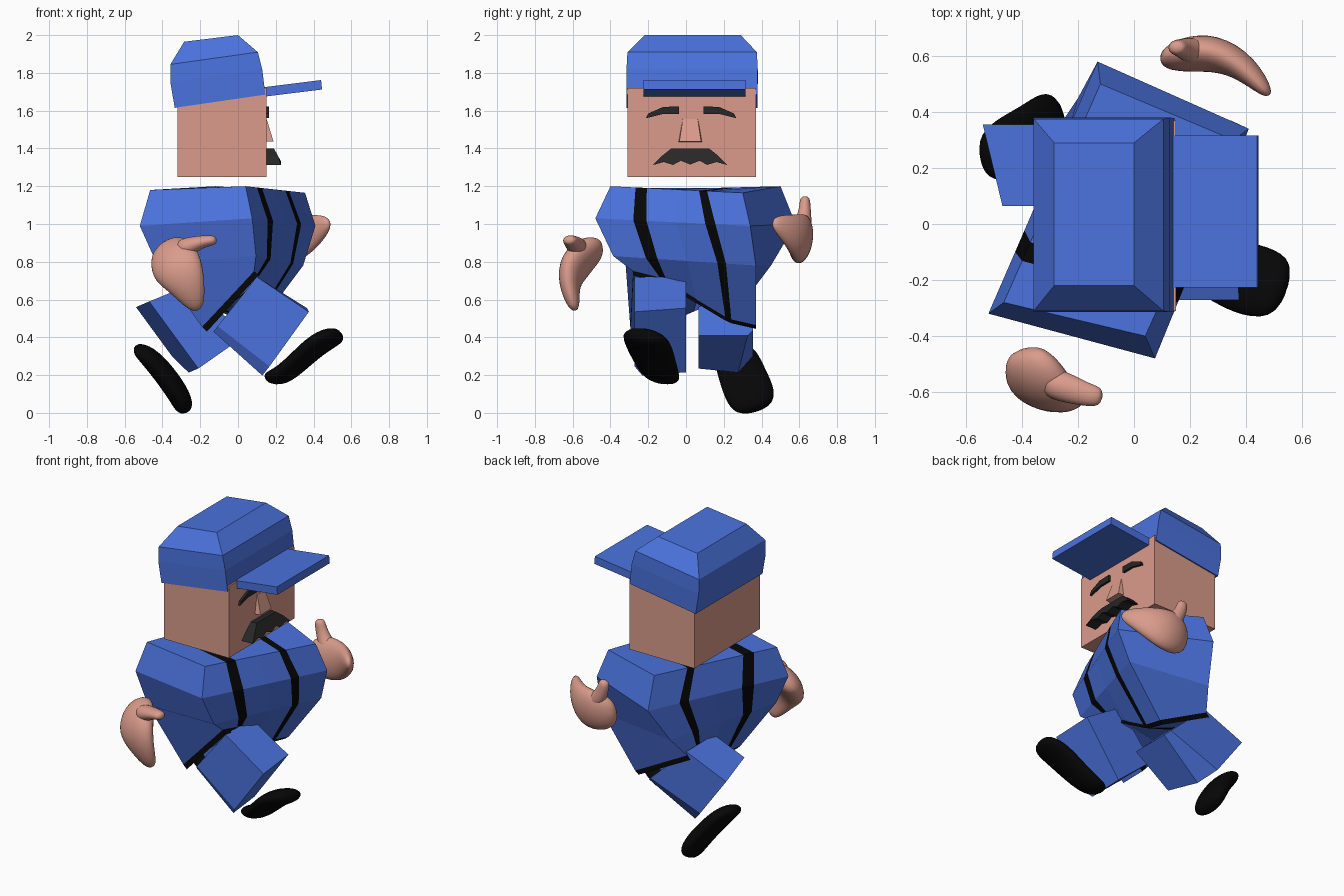
import bpy, bmesh, math
from mathutils import Vector as V


def material(name, rgb):
    m = bpy.data.materials.new(name)
    m.diffuse_color = (*rgb, 1)
    return m


BLUE = material("blue cloth", (0.07, 0.17, 0.73))
SKIN = material("skin", (0.70, 0.33, 0.26))
BLACK = material("black", (0.002, 0.002, 0.002))
HAIR = material("hair", (0.02, 0.02, 0.02))


def loft(name, rings, mats, pick=None, caps=True, smooth=False):
    """Skin a list of point rings; pick(ring, side) chooses the material slot."""
    bm = bmesh.new()
    vs = [[bm.verts.new(p) for p in r] for r in rings]
    n = len(rings[0])
    for i in range(len(rings) - 1):
        for j in range(n):
            k = (j + 1) % n
            f = bm.faces.new((vs[i][j], vs[i][k], vs[i + 1][k], vs[i + 1][j]))
            f.material_index = pick(i, j) if pick else 0
    if caps == "strips":      # close the ends with quads from front to back
        for r in (vs[0], vs[-1]):
            for j in range(n // 2 - 1):
                f = bm.faces.new((r[j], r[j + 1], r[n - 2 - j], r[n - 1 - j]))
                f.material_index = pick(0, j)
    elif caps:
        bm.faces.new(vs[0])
        bm.faces.new(vs[-1])
    bmesh.ops.recalc_face_normals(bm, faces=bm.faces)
    me = bpy.data.meshes.new(name)
    bm.to_mesh(me)
    bm.free()
    for m in mats:
        me.materials.append(m)
    ob = bpy.data.objects.new(name, me)
    bpy.context.collection.objects.link(ob)
    if smooth:
        ob.modifiers.new("round", 'SUBSURF').levels = 2
        ob.modifiers["round"].render_levels = 2
        for p in me.polygons:
            p.use_smooth = True
    return ob


def limb(name, spine, across, mat):
    """Rounded form along a spine of (x, y, z, half width, half thickness)."""
    rings = []
    for i, s in enumerate(spine):
        a, b = spine[max(i - 1, 0)], spine[min(i + 1, len(spine) - 1)]
        t = (V(b[:3]) - V(a[:3])).normalized()
        w = V(across)
        w = (w - t * w.dot(t)).normalized()
        h = t.cross(w)
        rings.append([V(s[:3]) + w * s[3] * math.cos(q * math.pi / 4)
                      + h * s[4] * math.sin(q * math.pi / 4) for q in range(8)])
    return loft(name, rings, [mat], smooth=True)


def slab(z, x0, x1, y0, y1, dz=0):
    """Rectangular ring, raised by dz at its x1 edge."""
    return [(x0, y0, z), (x1, y0, z + dz), (x1, y1, z + dz), (x0, y1, z)]


# head and cap
loft("head", [slab(1.25, -0.32, 0.15, -0.31, 0.37), slab(1.72, -0.32, 0.15, -0.31, 0.37)], [SKIN])
loft("cap", [slab(1.615, -0.335, 0.145, -0.315, 0.378, 0.07),
             slab(1.75, -0.358, 0.128, -0.315, 0.38, 0.07),
             slab(1.845, -0.358, 0.105, -0.31, 0.375, 0.065),
             slab(1.965, -0.285, 0.0, -0.22, 0.29, 0.035)], [BLUE])
loft("cap_brim", [slab(1.672, 0.12, 0.445, -0.226, 0.316, 0.04),
                  slab(1.722, 0.12, 0.44, -0.226, 0.316, 0.04)], [BLUE])

# face
loft("nose", [[(0.14, -0.04, 1.435), (0.188, -0.035, 1.437), (0.188, 0.08, 1.437), (0.14, 0.085, 1.435)],
              [(0.14, -0.02, 1.555), (0.152, -0.017, 1.555), (0.152, 0.062, 1.555), (0.14, 0.065, 1.555)]], [SKIN])

brow = [(-0.212, 1.56), (-0.20, 1.585), (-0.12, 1.62), (-0.038, 1.622), (-0.038, 1.583), (-0.12, 1.583)]
for side, m in (("right", 1), ("left", -1)):
    prof = [(0.027 + m * (y - 0.027), z) for y, z in brow]
    loft(side + "_eyebrow", [[(x, y, z) for y, z in prof] for x in (0.14, 0.165)], [HAIR])

half = [(0, 1.40), (0.10, 1.40), (0.15, 1.36), (0.197, 1.312), (0.14, 1.328),
        (0.09, 1.313), (0.05, 1.335), (0, 1.315)]
outline = half + [(-y, z) for y, z in half[-2:0:-1]]
loft("moustache", [[(0.14, y + 0.022, z) for y, z in outline],
                   [(0.19 + min(1.40 - z, 0.07) * 0.55, y + 0.022, z) for y, z in outline]], [HAIR])

# torso: corners front-right, front-left, back-left, back-right for each level
levels = [
    [(0.04, -0.40, 1.2), (0.355, 0.30, 1.165), (-0.12, 0.50, 1.2), (-0.465, -0.28, 1.18)],
    [(0.075, -0.48, 1.03), (0.41, 0.34, 0.99), (-0.13, 0.58, 1.0), (-0.52, -0.32, 0.99)],
    [(0.095, -0.385, 0.83), (0.345, 0.37, 0.78), (-0.20, 0.45, 0.78), (-0.43, -0.32, 0.79)],
    [(0.085, -0.28, 0.75), (0.11, 0.37, 0.465), (-0.26, 0.36, 0.66), (-0.19, -0.295, 0.455)],
    [(0.11, -0.28, 0.73), (0.085, 0.37, 0.445), (-0.28, 0.36, 0.635), (-0.165, -0.295, 0.43)],
]
straps = [(0.19, 0.275, 0.67, 0.73), (0.245, 0.33, 0.71, 0.775), (0.23, 0.31, 0.73, 0.79),
          (0.22, 0.275, 0.75, 0.80), (0.22, 0.275, 0.75, 0.80)]
rings = []
for n, (fr, fl, bl, br) in enumerate(levels):
    s = straps[n]
    ts = (0, s[0], s[1], (s[1] + s[2]) / 2, s[2], s[3], 1)
    ring = []
    for a, b, order in ((fr, fl, ts), (br, bl, ts[::-1])):
        for t in order:
            p = V(a).lerp(V(b), t)
            if n > 2:         # the hem sweeps in an S between the legs
                p.z = a[2] + (b[2] - a[2]) * t * t * (3 - 2 * t)
            ring.append(p)
    rings.append(ring)
loft("torso_with_straps", rings, [BLUE, BLACK],
     pick=lambda i, j: int(i == 3 or j in (1, 4, 8, 11)), caps="strips")


# legs: four-cornered hip ring, then a chamfered end
def leg(name, hip, end, y_out, y_in, inner, chamfer):
    """hip/end: (x, z) of the upper and lower corner; inner: end shift on the inner side."""
    def ring(pts, shift, c):
        (xu, zu), (xl, zl) = pts
        w = y_in - y_out
        def at(u, v):
            return (xu + (xl - xu) * v + shift[0] * u, y_out + w * u, zu + (zl - zu) * v + shift[1] * u)
        return [at(0, 0), at(1, 0), at(1, 1), at(c, 1), at(0, 1 - c)]
    loft(name, [ring(hip, (0, 0), 0.1), ring(end, inner, chamfer)], [BLUE])


leg("front_leg", [(0.10, 0.72), (-0.13, 0.43)], [(0.375, 0.535), (0.13, 0.195)],
    -0.272, 0.0, (-0.01, 0.02), 0.15)
leg("rear_leg", [(-0.25, 0.68), (0.04, 0.41)], [(-0.54, 0.56), (-0.28, 0.205)],
    0.355, 0.065, (0.07, 0.03), 0.27)

# shoes
limb("front_shoe", [(0.14, -0.11, 0.185, 0.07, 0.025), (0.22, -0.125, 0.185, 0.115, 0.055),
                    (0.32, -0.165, 0.27, 0.13, 0.055), (0.43, -0.205, 0.375, 0.15, 0.06),
                    (0.55, -0.235, 0.425, 0.12, 0.05)], (0.1, 1, -0.25), BLACK)
limb("rear_shoe", [(-0.55, 0.24, 0.345, 0.08, 0.03), (-0.475, 0.26, 0.305, 0.13, 0.06),
                   (-0.38, 0.30, 0.195, 0.14, 0.065), (-0.305, 0.345, 0.085, 0.15, 0.065),
                   (-0.275, 0.37, 0.005, 0.10, 0.05)], (-0.1, 1, 0.25), BLACK)

# hands with thumbs
limb("right_hand", [(-0.395, -0.445, 0.875, 0.075, 0.04), (-0.36, -0.515, 0.855, 0.135, 0.08),
                    (-0.325, -0.60, 0.775, 0.16, 0.085), (-0.265, -0.625, 0.675, 0.11, 0.06),
                    (-0.21, -0.585, 0.535, 0.04, 0.03)], (0.85, -0.2, 0.45), SKIN)
limb("right_thumb", [(-0.32, -0.56, 0.86, 0.06, 0.06), (-0.24, -0.585, 0.89, 0.06, 0.05),
                     (-0.17, -0.61, 0.912, 0.045, 0.032), (-0.11, -0.62, 0.915, 0.038, 0.028)], (0, 1, 0), SKIN)
limb("left_hand", [(0.09, 0.585, 0.93, 0.07, 0.03), (0.17, 0.605, 0.92, 0.145, 0.07),
                   (0.29, 0.615, 0.92, 0.15, 0.075), (0.40, 0.56, 0.965, 0.10, 0.055),
                   (0.488, 0.455, 1.015, 0.035, 0.022)], (-0.2, 0.1, 1), SKIN)
limb("left_thumb", [(0.23, 0.61, 0.97, 0.06, 0.06), (0.19, 0.625, 1.03, 0.05, 0.045),
                    (0.16, 0.63, 1.09, 0.04, 0.032), (0.15, 0.63, 1.15, 0.036, 0.03)], (1, 0, 0), SKIN)
